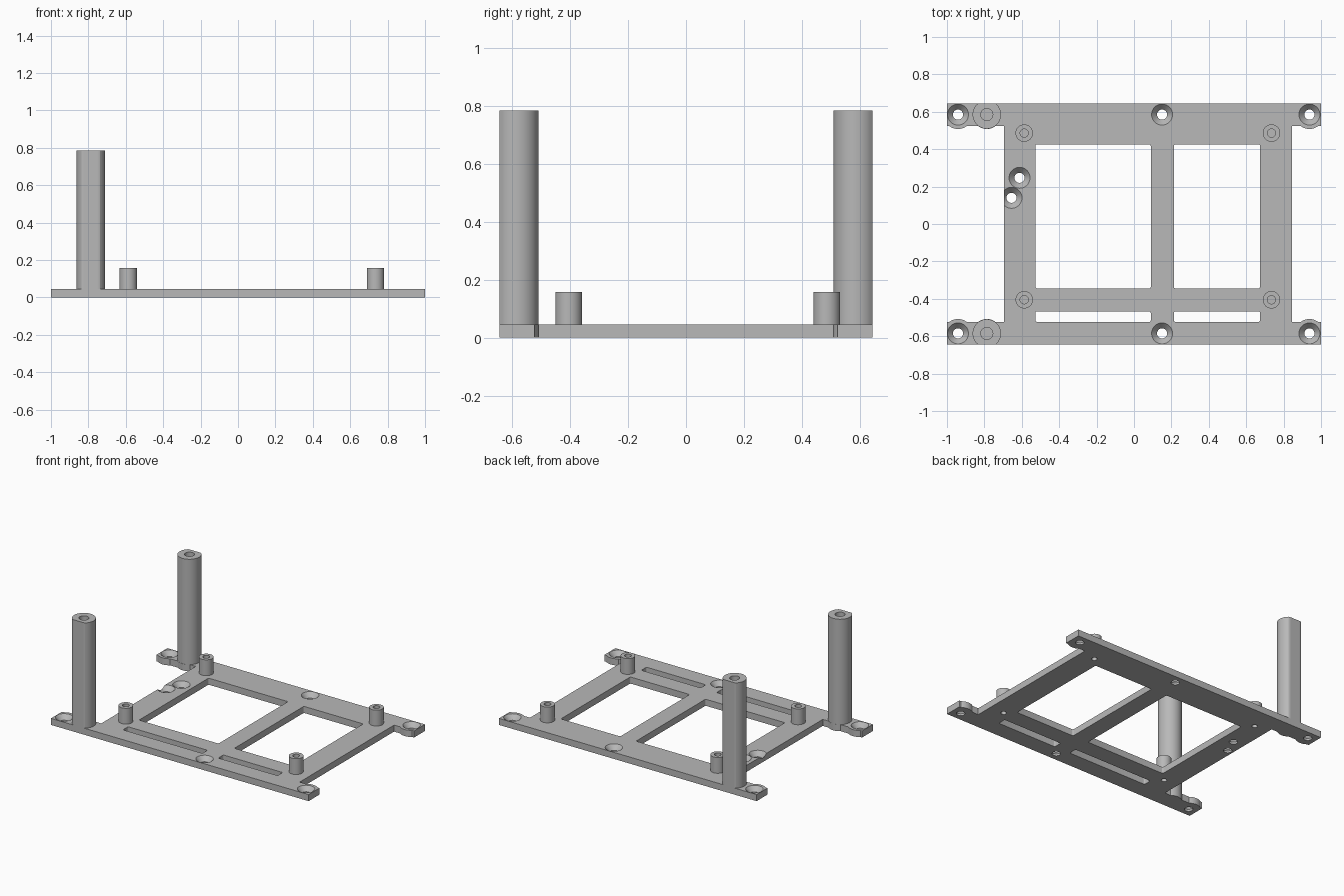
import bpy, bmesh, math

cube = bpy.data.objects.get("Cube")
if cube:
    bpy.data.objects.remove(cube, do_unlink=True)

grey = bpy.data.materials.new("plain grey")
grey.use_nodes = True
grey.diffuse_color = (0.48, 0.48, 0.48, 1)
grey.node_tree.nodes["Principled BSDF"].inputs["Base Color"].default_value = grey.diffuse_color

HALF_X, HALF_Y = 1.0, 0.645
THICK = 0.046
ROW_Y = 0.585            # line of screws and pillars
BOSS_R = 0.077


def loft(name, rings):
    """Solid through matching rings, each given as (outline, height)."""
    bm = bmesh.new()
    loops = [[bm.verts.new((x, y, z)) for x, y in pts] for pts, z in rings]
    n = len(loops[0])
    for low, high in zip(loops, loops[1:]):
        for i in range(n):
            j = (i + 1) % n
            bm.faces.new((low[i], low[j], high[j], high[i]))
    bm.faces.new(loops[0][::-1])
    bm.faces.new(loops[-1])
    bmesh.ops.recalc_face_normals(bm, faces=bm.faces)
    mesh = bpy.data.meshes.new(name)
    bm.to_mesh(mesh)
    bm.free()
    mesh.materials.append(grey)
    obj = bpy.data.objects.new(name, mesh)
    bpy.context.collection.objects.link(obj)
    return obj


def prism(name, pts, z0, z1):
    return loft(name, [(pts, z0), (pts, z1)])


def circle(cx, cy, r, n=48, clip=False):
    pts = []
    for i in range(n):
        a = math.tau * (i + 0.5) / n
        x, y = cx + r * math.cos(a), cy + r * math.sin(a)
        if clip:         # flatten where it would pass the plate edge
            x = max(-HALF_X, min(HALF_X, x))
            y = max(-HALF_Y, min(HALF_Y, y))
        pts.append((x, y))
    return pts


def rounded_rect(x0, x1, y0, y1, r=0.01, steps=4):
    corners = [(x1 - r, y1 - r), (x0 + r, y1 - r), (x0 + r, y0 + r), (x1 - r, y0 + r)]
    pts = []
    for k, (cx, cy) in enumerate(corners):
        for s in range(steps + 1):
            a = math.pi / 2 * (k + s / steps)
            pts.append((cx + r * math.cos(a), cy + r * math.sin(a)))
    return pts


def combine(target, tool, operation):
    tool.hide_render = True
    mod = target.modifiers.new("cut", 'BOOLEAN')
    mod.operation, mod.solver, mod.object = operation, 'EXACT', tool
    with bpy.context.temp_override(object=target, active_object=target):
        bpy.ops.object.modifier_apply(modifier=mod.name)
    bpy.data.objects.remove(tool, do_unlink=True)


def smooth(obj):
    bpy.ops.object.select_all(action='DESELECT')
    obj.select_set(True)
    bpy.context.view_layer.objects.active = obj
    bpy.ops.object.shade_smooth_by_angle(angle=math.radians(25))


# Base plate outline with four arms
left, right, arm = -0.695, 0.845, 0.524
front = [(-HALF_X, -arm), (-HALF_X, -HALF_Y), (HALF_X, -HALF_Y), (HALF_X, -arm), (right, -arm)]
back = [(right, arm), (HALF_X, arm), (HALF_X, HALF_Y), (-HALF_X, HALF_Y), (-HALF_X, arm), (left, arm)]
plate = prism("base_plate", front + back + [(left, -arm)], 0, THICK)

# Round bosses bulging out of the arms
PILLAR_X = -0.787
for sy in (-1, 1):
    for x in (-0.941, PILLAR_X, 0.938):
        boss = prism("boss", circle(x, sy * ROW_Y, BOSS_R, clip=True), 0, THICK)
        combine(plate, boss, 'UNION')

# Windows and slots
for x0, x1 in ((-0.527, 0.09), (0.213, 0.674)):
    for y0, y1 in ((-0.345, 0.426), (-0.467, -0.524)):
        window = rounded_rect(x0, x1, min(y0, y1), max(y0, y1))
        combine(plate, prism("window_cutter", window, -0.1, 0.1), 'DIFFERENCE')

# Countersunk screw holes
screws = [(x, sy * ROW_Y) for x in (-0.941, 0.15, 0.938) for sy in (-1, 1)]
screws += [(-0.612, 0.247), (-0.655, 0.14)]
for x, y in screws:
    shaft, head = circle(x, y, 0.027), circle(x, y, 0.056)
    cutter = loft("screw_cutter", [(shaft, -0.1), (shaft, 0.014), (head, THICK), (head, 0.1)])
    combine(plate, cutter, 'DIFFERENCE')

# Short standoffs with a blind hole above and a small hole below
for x, side in ((-0.587, "right"), (0.735, "left")):
    for y, end in ((-0.405, "front"), (0.486, "back")):
        combine(plate, prism("pilot_cutter", circle(x, y, 0.018), -0.1, 0.1), 'DIFFERENCE')
        standoff = prism(f"standoff_{end}_{side}", circle(x, y, 0.0465), THICK, 0.157)
        combine(standoff, prism("bore", circle(x, y, 0.022), 0.07, 0.3), 'DIFFERENCE')
        smooth(standoff)

# Tall pillars, flat on the outer side
for sy, end in ((-1, "front"), (1, "back")):
    y = sy * ROW_Y
    pillar = prism(f"pillar_{end}", circle(PILLAR_X, y, 0.076, clip=True), THICK, 0.785)
    combine(pillar, prism("bore", circle(PILLAR_X, y, 0.032), 0.6, 1), 'DIFFERENCE')
    smooth(pillar)

smooth(plate)
